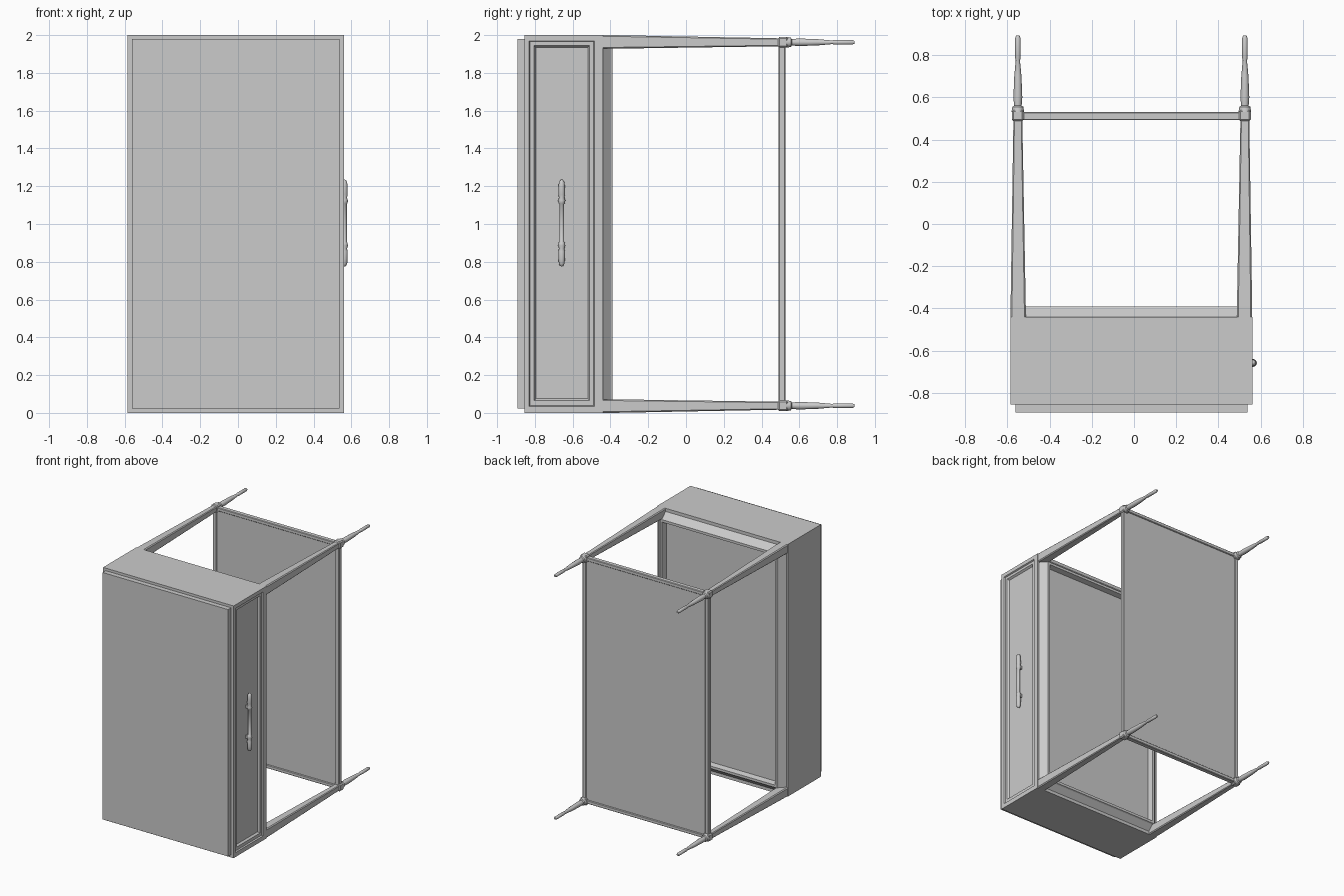
import bpy, bmesh, math
from mathutils import Vector

if "Cube" in bpy.data.objects:
    bpy.data.objects.remove(bpy.data.objects["Cube"])

CX, CZ = -0.0125, 1.0   # the model is symmetric about this x and z


def make(name, bm):
    bmesh.ops.recalc_face_normals(bm, faces=bm.faces)
    me = bpy.data.meshes.new(name)
    bm.to_mesh(me)
    bm.free()
    ob = bpy.data.objects.new(name, me)
    bpy.context.collection.objects.link(ob)
    return ob


def box(name, lo, hi, bevel=0):
    bm = bmesh.new()
    bmesh.ops.create_cube(bm, size=1)
    for v in bm.verts:
        v.co = Vector([(lo[i] + hi[i]) / 2 + v.co[i] * (hi[i] - lo[i]) for i in range(3)])
    if bevel:
        bmesh.ops.bevel(bm, geom=bm.edges[:], offset=bevel, segments=1, affect='EDGES')
    return make(name, bm)


def loft(name, rings, cap_start=True, cap_end=True):
    bm = bmesh.new()
    rows = [[bm.verts.new(p) for p in r] for r in rings]
    n = len(rows[0])
    for a, b in zip(rows, rows[1:]):
        for i in range(n):
            bm.faces.new((a[i], a[(i + 1) % n], b[(i + 1) % n], b[i]))
    if cap_start:
        bm.faces.new(rows[0])
    if cap_end:
        bm.faces.new(rows[-1])
    return make(name, bm)


def rect_y(hx, hz, y, cx=CX, cz=CZ):
    return [(cx + a * hx, y, cz + b * hz) for a, b in ((-1, -1), (1, -1), (1, 1), (-1, 1))]


def octo(h, c, y, cx, cz):
    # square section with chamfered corners
    k = h - c
    pts = ((-k, -h), (k, -h), (h, -k), (h, k), (k, h), (-k, h), (-h, k), (-h, -k))
    return [(cx + a, y, cz + b) for a, b in pts]


def lathe(name, profile, centre, axis, n=10):
    # profile is (distance along axis, radius)
    rings = []
    for t, r in profile:
        ring = []
        for i in range(n):
            a = 2 * math.pi * i / n
            u, v = r * math.cos(a), r * math.sin(a)
            off = (u, t, v) if axis == 'Y' else (u, v, t)
            ring.append(tuple(centre[k] + off[k] for k in range(3)))
        rings.append(ring)
    ob = loft(name, rings)
    bpy.context.view_layer.objects.active = ob
    ob.select_set(True)
    bpy.ops.object.shade_smooth_by_angle(angle=math.radians(40))
    ob.select_set(False)
    return ob


# cabinet body, with a stepped door panel sunk into its right side
def rect_x(x, y0, y1, z0, z1):
    return [(x, y0, z0), (x, y1, z0), (x, y1, z1), (x, y0, z1)]


loft("cabinet_body", [
    rect_x(-0.585, -0.855, -0.44, 0, 2),
    rect_x(0.56, -0.855, -0.44, 0, 2),
    rect_x(0.56, -0.83, -0.485, 0.035, 1.97),
    rect_x(0.55, -0.825, -0.49, 0.04, 1.965),
    rect_x(0.55, -0.805, -0.51, 0.065, 1.945),
    rect_x(0.535, -0.795, -0.52, 0.075, 1.935),
])

# front slab
box("front_slab", (-0.562, -0.893, 0.022), (0.538, -0.85, 1.98))

# rear frame: tapers inward from the body, then sinks back to a flat panel
loft("rear_frame", [
    rect_y(0.57, 0.995, -0.445),
    rect_y(0.56, 0.975, -0.44),
    rect_y(0.52, 0.935, -0.40),
    rect_y(0.515, 0.93, -0.39),
    rect_y(0.495, 0.91, -0.39),
    rect_y(0.485, 0.90, -0.43),
])

# tapered arms, corner joints and end pegs at the four corners
peg = [(0.53, 0.030), (0.555, 0.026), (0.56, 0.018), (0.60, 0.021), (0.70, 0.017),
       (0.775, 0.010), (0.785, 0.013), (0.88, 0.013), (0.892, 0.008)]
for sx, side in ((-1, "left"), (1, "right")):
    for sz, level in ((-1, "lower"), (1, "upper")):
        tag = f"{level}_{side}"
        x, z = CX + sx * 0.5375, CZ + sz * 0.962
        loft("arm_" + tag, [
            octo(0.036, 0.007, -0.445, CX + sx * 0.536, CZ + sz * 0.964),
            octo(0.036, 0.007, -0.39, CX + sx * 0.536, CZ + sz * 0.964),
            octo(0.021, 0.005, 0.50, x, z),
        ])
        box("joint_" + tag, (x - 0.028, 0.487, z - 0.028), (x + 0.028, 0.54, z + 0.028), 0.008)
        lathe("peg_" + tag, peg, (x, 0, z), 'Y')

# back panel with slim posts and rails
for s, side in ((-1, "left"), (1, "right")):
    x = CX + s * 0.5375
    box("back_post_" + side, (x - 0.017, 0.49, 0.04), (x + 0.017, 0.526, 1.96), 0.005)
for s, level in ((-1, "lower"), (1, "upper")):
    z = CZ + s * 0.962
    box("back_rail_" + level, (CX - 0.535, 0.492, z - 0.014), (CX + 0.535, 0.53, z + 0.014), 0.004)
box("back_panel", (CX - 0.53, 0.50, 0.04), (CX + 0.53, 0.522, 1.96))

# door handle: slim grip between two rounded ends, held by two short mounts
half = [(0.0, 0.013), (0.10, 0.013), (0.105, 0.017), (0.12, 0.019), (0.135, 0.014),
        (0.15, 0.018), (0.19, 0.017), (0.215, 0.015), (0.226, 0.009), (0.23, 0.003)]
profile = [(-t, r) for t, r in reversed(half[1:])] + half
lathe("door_handle", profile, (0.563, -0.658, 1.005), 'Z', 12)
for s, level in ((-1, "lower"), (1, "upper")):
    z = 1.005 + s * 0.12
    box("handle_mount_" + level, (0.53, -0.668, z - 0.012), (0.565, -0.648, z + 0.012))
